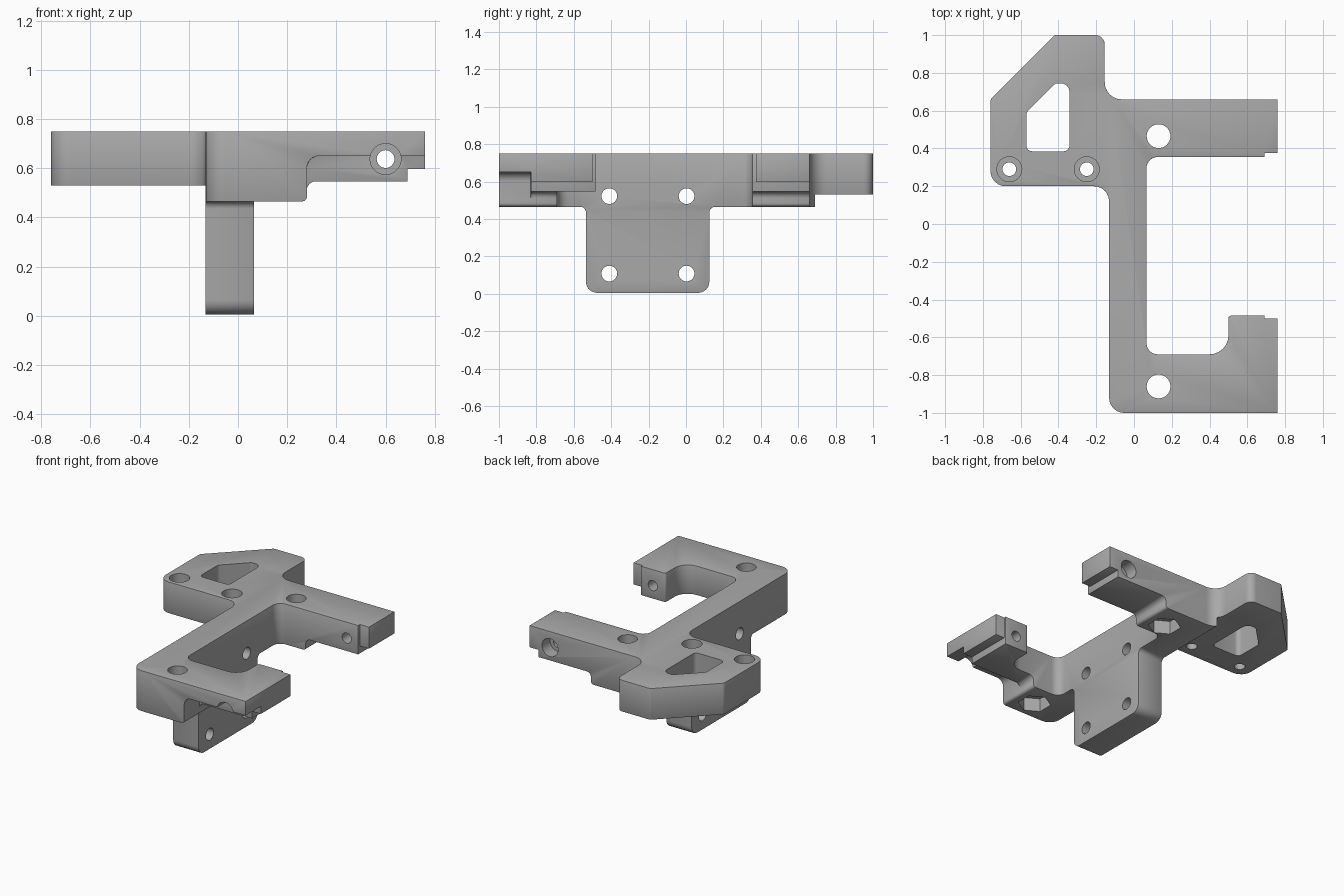
import bpy, bmesh, math
from mathutils import Vector

if "Cube" in bpy.data.objects:
    bpy.data.objects.remove(bpy.data.objects["Cube"], do_unlink=True)

grey = bpy.data.materials.new("grey plastic")
grey.use_nodes = True
colour = (0.4, 0.4, 0.4, 1)
grey.diffuse_color = colour
grey.node_tree.nodes["Principled BSDF"].inputs["Base Color"].default_value = colour


def rounded(corners, steps=6):
    """Turn corners (u, v, radius) into an outline with tangent arcs."""
    out = []
    for i, c in enumerate(corners):
        p = Vector(c[:2])
        r = c[2] if len(c) > 2 else 0
        if not r:
            out.append(p)
            continue
        a = (Vector(corners[i - 1][:2]) - p).normalized()
        b = (Vector(corners[(i + 1) % len(corners)][:2]) - p).normalized()
        half = a.angle(b) / 2
        centre = p + (a + b).normalized() * (r / math.sin(half))
        t = r / math.tan(half)
        start, end = p + a * t - centre, p + b * t - centre
        sweep = start.angle_signed(end)
        for k in range(steps + 1):
            ang = -sweep * k / steps
            ca, sa = math.cos(ang), math.sin(ang)
            out.append(centre + Vector((start.x * ca - start.y * sa,
                                        start.x * sa + start.y * ca)))
    return out


def prism(name, outline, axis, lo, hi):
    """Extrude an outline along x (y, z), y (x, z) or z (x, y)."""
    place = {"x": lambda u, v, w: (w, u, v),
             "y": lambda u, v, w: (u, w, v),
             "z": lambda u, v, w: (u, v, w)}[axis]
    bm = bmesh.new()
    face = bm.faces.new([bm.verts.new(place(u, v, lo)) for u, v in outline])
    new = bmesh.ops.extrude_face_region(bm, geom=[face])["geom"]
    verts = [g for g in new if isinstance(g, bmesh.types.BMVert)]
    bmesh.ops.translate(bm, verts=verts, vec=place(0, 0, hi - lo))
    bmesh.ops.recalc_face_normals(bm, faces=bm.faces)
    mesh = bpy.data.meshes.new(name)
    bm.to_mesh(mesh)
    bm.free()
    mesh.materials.append(grey)
    ob = bpy.data.objects.new(name, mesh)
    bpy.context.collection.objects.link(ob)
    return ob


def ring(u, v, r, sides=32, turn=0):
    return [(u + r * math.cos(turn + math.tau * k / sides),
             v + r * math.sin(turn + math.tau * k / sides)) for k in range(sides)]


def apply(ob, mod):
    bpy.ops.object.select_all(action="DESELECT")
    bpy.context.view_layer.objects.active = ob
    ob.select_set(True)
    bpy.ops.object.modifier_apply(modifier=mod.name)


def combine(ob, tool, operation="DIFFERENCE"):
    mod = ob.modifiers.new("combine", "BOOLEAN")
    mod.operation, mod.solver, mod.object = operation, "EXACT", tool
    apply(ob, mod)
    bpy.data.objects.remove(tool, do_unlink=True)


# Frame: plan outline, shaped underneath by the front outline
plan = rounded([
    (0.76, 0.66), (-0.155, 0.66, 0.09), (-0.155, 1, 0.05), (-0.42, 1, 0.02),
    (-0.76, 0.66, 0.03), (-0.76, 0.2, 0.08), (-0.132, 0.2, 0.08), (-0.132, -1, 0.08),
    (0.76, -1), (0.76, -0.5), (0.69, -0.5), (0.69, -0.485), (0.5, -0.485, 0.015),
    (0.5, -0.69, 0.1), (0.066, -0.69, 0.06), (0.066, 0.355, 0.06),
    (0.69, 0.355), (0.69, 0.375), (0.76, 0.375)])
bracket = prism("mounting_bracket", plan, "z", 0.4, 0.75)
side = rounded([
    (-0.9, 0.9), (0.9, 0.9), (0.9, 0.597), (0.69, 0.597), (0.69, 0.546),
    (0.28, 0.546, 0.035), (0.28, 0.465, 0.02), (-0.132, 0.465), (-0.132, 0.53),
    (-0.9, 0.53)])
combine(bracket, prism("side_shape", side, "y", -1.2, 1.2), "INTERSECT")

# Rebate under the front arm
rebate = rounded([(0.28, 0.4), (0.28, 0.65, 0.05), (0.9, 0.65), (0.9, 0.4)])
combine(bracket, prism("rebate", rebate, "y", -1.2, -0.83))

# Hanging plate with filleted root
plate = rounded([
    (-0.535, 0.005, 0.06), (0.125, 0.005, 0.06), (0.125, 0.465, 0.03), (0.16, 0.465),
    (0.16, 0.6), (-0.57, 0.6), (-0.57, 0.465), (-0.535, 0.465, 0.03)])
combine(bracket, prism("plate", plate, "x", -0.132, 0.066), "UNION")

# Tidy coplanar faces, then soften the outer edges
bm = bmesh.new()
bm.from_mesh(bracket.data)
bmesh.ops.remove_doubles(bm, verts=bm.verts, dist=0.0005)
bmesh.ops.dissolve_limit(bm, angle_limit=0.01, verts=bm.verts, edges=bm.edges)
bm.to_mesh(bracket.data)
bm.free()
bevel = bracket.modifiers.new("soft edges", "BEVEL")
bevel.width, bevel.segments = 0.008, 2
bevel.limit_method, bevel.angle_limit = "ANGLE", math.radians(50)
apply(bracket, bevel)

# Window in the side wing
window = rounded([
    (-0.57, 0.385, 0.03), (-0.342, 0.385, 0.03), (-0.342, 0.745, 0.045),
    (-0.415, 0.745, 0.03), (-0.57, 0.59, 0.03)])
combine(bracket, prism("window", window, "z", 0.3, 0.9))

# Counterbored screw holes in the wing
for x in (-0.66, -0.25):
    combine(bracket, prism("screw", ring(x, 0.29, 0.036), "z", 0.3, 0.9))
    combine(bracket, prism("screw_head", ring(x, 0.29, 0.066), "z", 0.64, 0.9))

# Vertical bolt holes with hexagonal nut pockets below
for y in (0.465, -0.86):
    combine(bracket, prism("bolt", ring(0.13, y, 0.063), "z", 0.3, 0.9))
    combine(bracket, prism("nut", ring(0.13, y, 0.108, 6, math.pi / 6), "z", 0.3, 0.56))

# Four holes through the plate
for y in (-0.41, 0.003):
    for z in (0.108, 0.522):
        combine(bracket, prism("plate_hole", ring(y, z, 0.042), "x", -0.3, 0.3))

# Cross hole through both arms, counterbored from outside
combine(bracket, prism("cross_hole", ring(0.6, 0.637, 0.036), "y", -1.2, 1.2))
for lo, hi in ((-1.2, -0.77), (0.57, 1.2)):
    combine(bracket, prism("counterbore", ring(0.6, 0.637, 0.063), "y", lo, hi))

bpy.ops.object.select_all(action="DESELECT")
bracket.select_set(True)
bpy.context.view_layer.objects.active = bracket
bpy.ops.object.shade_smooth_by_angle(angle=math.radians(32))
